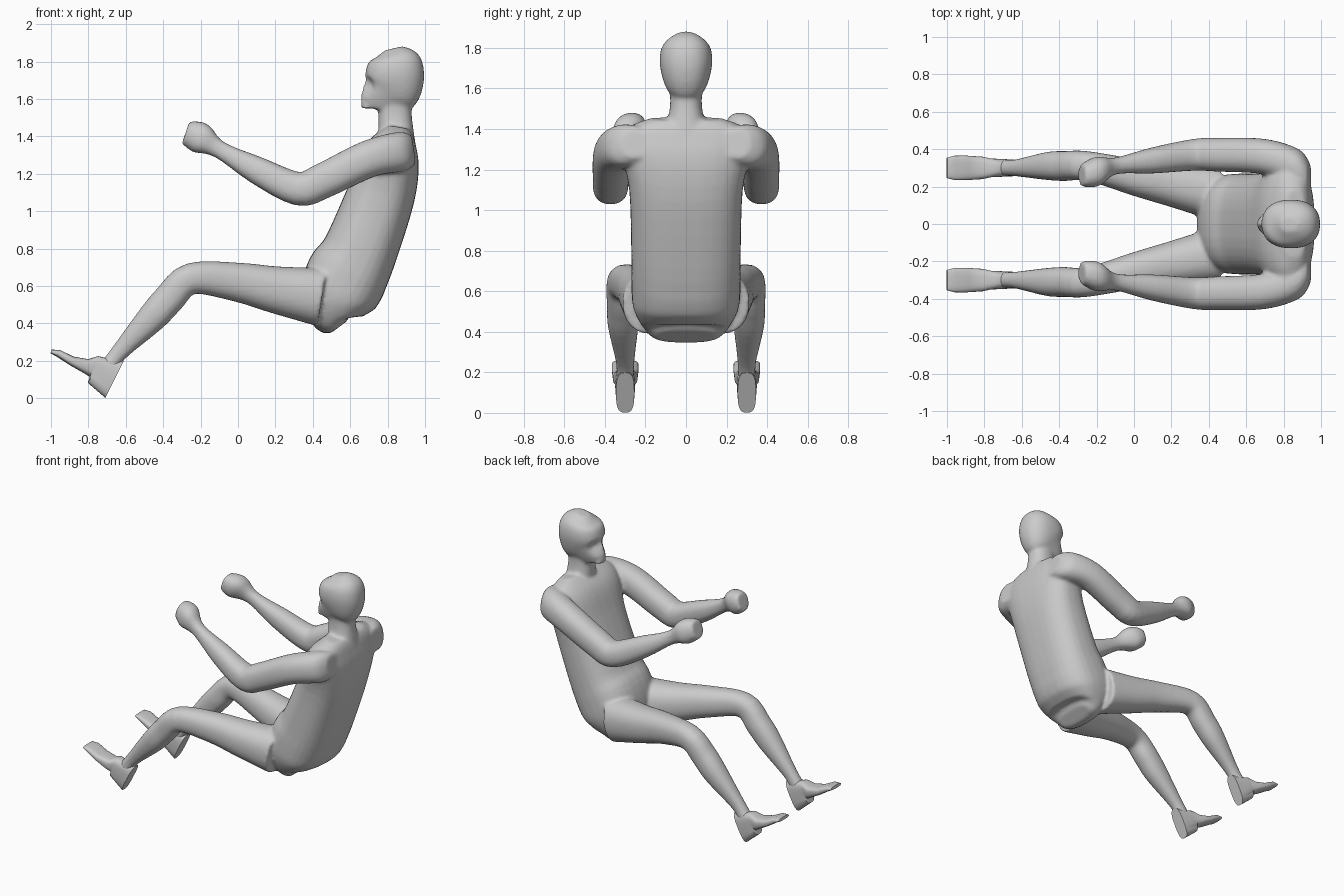
import bpy, bmesh, math
from mathutils import Vector

cube = bpy.data.objects.get("Cube")
if cube:
    bpy.data.objects.remove(cube)

colour = (0.6, 0.6, 0.6, 1)
grey = bpy.data.materials.new("plain grey")
grey.use_nodes = True
grey.diffuse_color = colour
grey.node_tree.nodes["Principled BSDF"].inputs["Base Color"].default_value = colour


def smooth_path(rings, steps):
    """Insert Catmull-Rom rings between the given ones."""
    rings = [Vector(ring) for ring in rings]
    padded = [rings[0], *rings, rings[-1]]
    path = []
    for before, start, end, after in zip(padded, padded[1:], padded[2:], padded[3:]):
        leave, arrive = (end - before) / 2, (after - start) / 2
        for step in range(steps):
            t = step / steps
            bend = (start - end) * 2 + leave + arrive
            lift = (end - start) * 3 - leave * 2 - arrive
            path.append(start + leave * t + lift * t**2 + bend * t**3)
    return path + [rings[-1]]


def rounded(value, power):
    """Squared-off sine or cosine for a superellipse."""
    return math.copysign(abs(value) ** (2 / power), value)


def loft(name, rings, side=1, steps=4, power=2.3, segments=32):
    """Skin rings of x, z, y, half width and half depth, each square to the path."""
    path = smooth_path(rings, steps)
    bm = bmesh.new()
    loops = []
    for index, (x, z, y, width, depth) in enumerate(path):
        ahead = path[min(index + 1, len(path) - 1)] - path[max(index - 1, 0)]
        across = Vector((-ahead[1], 0, ahead[0])).normalized()
        loop = []
        for k in range(segments):
            angle = math.tau * k / segments
            point = Vector((x, side * (y + width * rounded(math.sin(angle), power)), z))
            loop.append(bm.verts.new(point + across * depth * rounded(math.cos(angle), power)))
        loops.append(loop)
    for lower, upper in zip(loops, loops[1:]):
        for k in range(segments):
            bm.faces.new((lower[k - 1], lower[k], upper[k], upper[k - 1]))
    bm.faces.new(loops[0])
    bm.faces.new(loops[-1])
    bmesh.ops.recalc_face_normals(bm, faces=bm.faces)
    mesh = bpy.data.meshes.new(name)
    bm.to_mesh(mesh)
    bm.free()
    mesh.materials.append(grey)
    obj = bpy.data.objects.new(name, mesh)
    bpy.context.collection.objects.link(obj)
    return obj


def central(rings):
    """Rings of x, z, width, depth on the middle plane."""
    return [(x, z, 0, width, depth) for x, z, width, depth in rings]


def limb(rings):
    """Rings of x, z, y, radius, slightly deeper than wide."""
    return [(x, z, y, radius, radius * 1.05) for x, z, y, radius in rings]


def select(objects):
    bpy.ops.object.select_all(action='DESELECT')
    for obj in objects:
        obj.select_set(True)
    bpy.context.view_layer.objects.active = objects[0]


# Trunk, from seat to shoulders
torso = loft("body", central([
    (.54, .38, .15, .05), (.52, .42, .21, .13), (.53, .52, .26, .2),
    (.58, .65, .27, .22), (.65, .78, .27, .2), (.77, 1.1, .28, .18),
    (.82, 1.3, .32, .15), (.85, 1.4, .29, .1), (.86, 1.45, .18, .06)]), power=2.6)
neck = loft("neck", central([(.85, 1.35, .11, .1), (.84, 1.5, .08, .09), (.84, 1.6, .08, .09)]))

# Head with pressed-in eye sockets, and a ridge for nose and mouth
head = loft("head", central([
    (.79, 1.54, .06, .12), (.8, 1.6, .09, .14), (.83, 1.67, .12, .155),
    (.84, 1.75, .13, .155), (.84, 1.82, .11, .13), (.83, 1.87, .04, .05)]), segments=48)
for vert in head.data.vertices:
    socket = Vector((.69, math.copysign(.045, vert.co.y), 1.67))
    vert.co.x += .04 * max(0, 1 - (vert.co - socket).length / .06)
face = loft("face", central([(.7, 1.7, .01, .02), (.69, 1.63, .02, .03), (.69, 1.55, .05, .03)]))

# Shoulder, elbow, wrist and fist
arm = limb([
    (.94, 1.33, .25, .07), (.88, 1.32, .3, .1), (.7, 1.28, .36, .095),
    (.45, 1.16, .37, .09), (.32, 1.12, .37, .085), (.1, 1.22, .34, .07),
    (-.1, 1.33, .31, .045), (-.2, 1.39, .28, .08), (-.28, 1.42, .26, .06)])

# Hip, knee, calf and ankle
leg = limb([
    (.45, .54, .16, .15), (.2, .58, .21, .12), (0, .62, .25, .1),
    (-.25, .64, .31, .08), (-.37, .53, .31, .08), (-.46, .43, .31, .075),
    (-.63, .25, .3, .045), (-.69, .17, .3, .045)])

# Toe to instep, then a step down to the heel block
shoe = [(x, z, .3, width, depth) for x, z, width, depth in (
    (-1, .25, .055, .01), (-.96, .24, .065, .02), (-.89, .2, .065, .025), (-.81, .17, .06, .04),
    (-.77, .17, .05, .06), (-.76, .15, .05, .08), (-.66, .1, .045, .11))]

parts = [torso, neck, head, face]
for side in (-1, 1):
    parts += [loft("arm", arm, side), loft("leg", leg, side)]

# Fuse the figure into one soft skin
select(parts)
bpy.ops.object.join()
fuse = torso.modifiers.new("fuse", 'REMESH')
fuse.mode = 'VOXEL'
fuse.voxel_size = 0.011
soften = torso.modifiers.new("soften", 'SMOOTH')
soften.iterations = 8
for modifier in ("fuse", "soften"):
    bpy.ops.object.modifier_apply(modifier=modifier)
bpy.ops.object.shade_smooth()

for name, side in (("near_shoe", -1), ("far_shoe", 1)):
    select([loft(name, shoe, side, steps=1, power=3)])
    bpy.ops.object.shade_smooth_by_angle(angle=math.radians(35))
